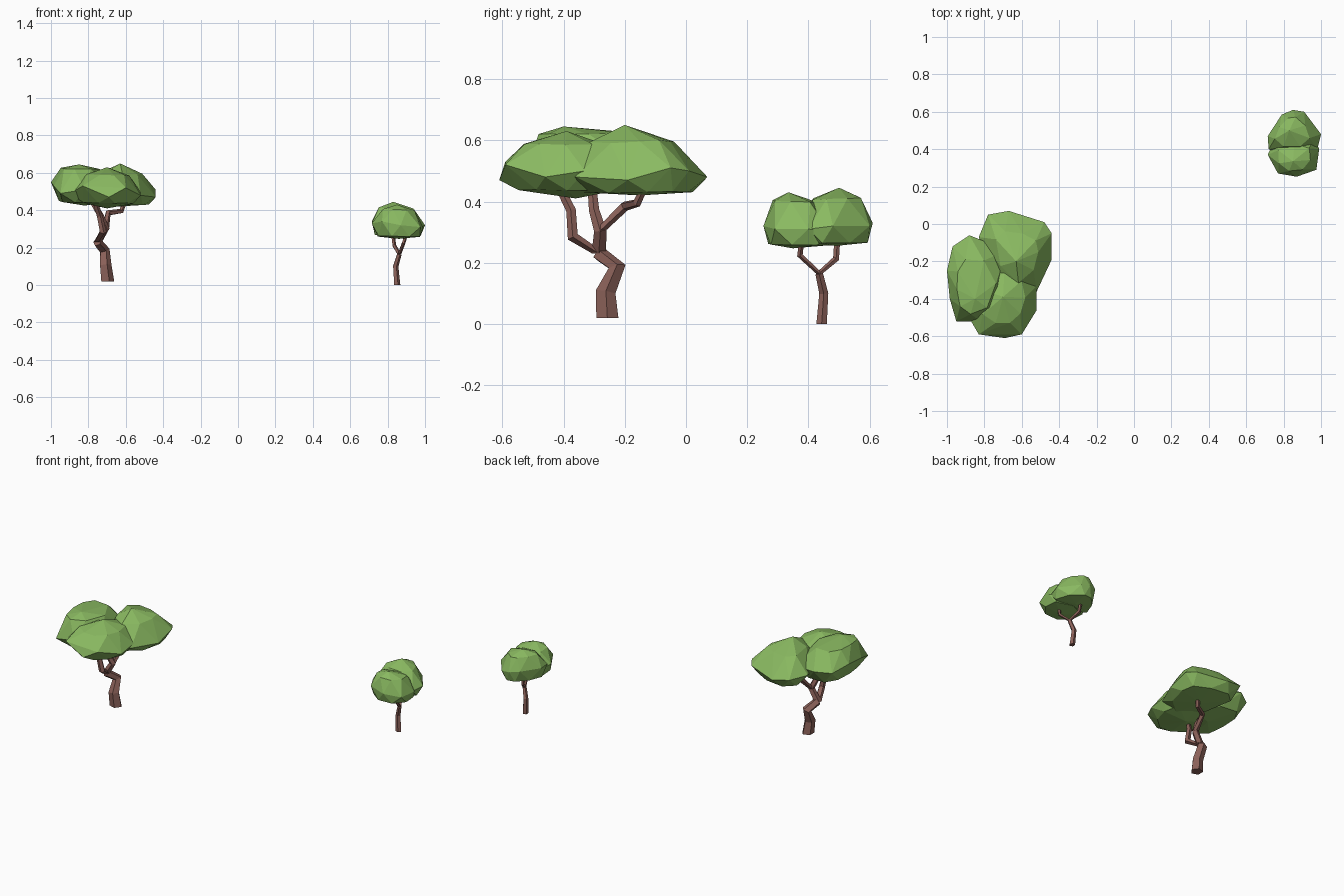
import bpy
import bmesh
from math import cos, sin, tau
from mathutils import Vector

if "Cube" in bpy.data.objects:
    bpy.data.objects.remove(bpy.data.objects["Cube"])


def make_material(name, color):
    mat = bpy.data.materials.new(name)
    mat.use_nodes = True
    mat.diffuse_color = color
    mat.node_tree.nodes["Principled BSDF"].inputs["Base Color"].default_value = color
    return mat


leaf_green = make_material("leaf_green", (.255, .49, .12, 1))
bark_brown = make_material("bark_brown", (.26, .12, .1, 1))


def add_object(name, bm, mat):
    bmesh.ops.recalc_face_normals(bm, faces=bm.faces[:])
    mesh = bpy.data.meshes.new(name)
    bm.to_mesh(mesh)
    bm.free()
    mesh.materials.append(mat)
    obj = bpy.data.objects.new(name, mesh)
    bpy.context.collection.objects.link(obj)


def add_limb(name, path, radii, sides=5):
    """Faceted tapering tube that follows a bent path."""
    points = [Vector(p) for p in path]
    last = len(points) - 1
    bm = bmesh.new()
    tangent = Vector((0, 0, 1))
    side = Vector((1, 0, 0))
    previous = None
    for i, point in enumerate(points):
        before = points[max(i - 1, 0)]
        after = points[min(i + 1, last)]
        new_tangent = (point - before).normalized() + (after - point).normalized()
        new_tangent.normalize()
        if i == 0:
            new_tangent = tangent.copy()
        side.rotate(tangent.rotation_difference(new_tangent))
        tangent = new_tangent
        other = tangent.cross(side)
        radius = radii[0] + (radii[1] - radii[0]) * i / last
        ring = []
        for j in range(sides):
            angle = tau * j / sides
            ring.append(bm.verts.new(point + radius * (side * cos(angle) + other * sin(angle))))
        if previous:
            for j in range(sides):
                k = (j + 1) % sides
                bm.faces.new((previous[j], previous[k], ring[k], ring[j]))
        else:
            bm.faces.new(ring)
        previous = ring
    bm.faces.new(previous)
    add_object(name, bm, bark_brown)


def add_foliage(name, outline, top, bottom, upper, lower):
    """Faceted clump: widest outline, a staggered shoulder ring each way, and two caps.
    upper and lower give each shoulder's (width, height) as fractions."""
    outline = [Vector(p) for p in outline]
    points = list(outline)
    for cap, (width, height) in ((Vector(top), upper), (Vector(bottom), lower)):
        points.append(cap)
        for i, point in enumerate(outline):
            middle = (point + outline[i - 1]) / 2
            shoulder = cap.lerp(middle, width)
            shoulder.z = middle.z + (cap.z - middle.z) * height
            points.append(shoulder)
    bm = bmesh.new()
    for point in points:
        bm.verts.new(point)
    result = bmesh.ops.convex_hull(bm, input=bm.verts[:])
    loose = {v for v in result["geom_interior"] + result["geom_unused"]
             if isinstance(v, bmesh.types.BMVert)}
    bmesh.ops.delete(bm, geom=list(loose), context="VERTS")
    add_object(name, bm, leaf_green)


# Large tree: trunk and branches
fork = (-.752, -.285, .23)
crook = (-.708, -.28, .305)
add_limb("large_trunk", [(-.7, -.257, .02), (-.71, -.262, .105), (-.715, -.225, .185), fork], (.038, .025))
add_limb("large_front_branch", [fork, (-.722, -.37, .285), (-.74, -.375, .37), (-.77, -.42, .46)], (.022, .014))
add_limb("large_middle_branch", [fork, crook, (-.735, -.3, .37), (-.8, -.31, .48)], (.025, .014))
add_limb("large_back_branch", [crook, (-.695, -.2, .385), (-.625, -.16, .395), (-.6, -.13, .46)], (.019, .012))

# Large tree: three flat foliage clumps that merge underneath
add_foliage("large_front_foliage",
            [(-.83, -.59, .53), (-.69, -.61, .47), (-.6, -.59, .52), (-.52, -.46, .48),
             (-.52, -.33, .5), (-.58, -.19, .49), (-.8, -.2, .49), (-.9, -.47, .49)],
            (-.7, -.39, .63), (-.7, -.36, .41), (.66, .68), (.78, .68))
add_foliage("large_back_foliage",
            [(-.67, .07, .48), (-.48, .01, .5), (-.44, -.05, .51), (-.44, -.19, .47),
             (-.52, -.36, .48), (-.7, -.41, .49), (-.83, -.07, .5), (-.78, .05, .5)],
            (-.63, -.2, .65), (-.64, -.15, .42), (.62, .66), (.82, .85))
add_foliage("large_side_foliage",
            [(-.88, -.06, .54), (-.97, -.12, .53), (-1, -.25, .55), (-.985, -.4, .53),
             (-.95, -.52, .49), (-.82, -.52, .51), (-.69, -.42, .5), (-.68, -.14, .5)],
            (-.85, -.4, .645), (-.82, -.3, .425), (.68, .83), (.8, .78))

# Small tree: trunk and branches
split = (.862, .435, .165)
add_limb("small_trunk", [(.85, .443, 0), (.842, .45, .1), split], (.018, .013))
add_limb("small_front_branch", [split, (.885, .372, .225), (.905, .38, .29)], (.011, .009))
add_limb("small_back_branch", [split, (.835, .49, .212), (.825, .495, .29)], (.012, .01))

# Small tree: two rounded foliage clumps that merge underneath
add_foliage("small_front_foliage",
            [(.77, .27, .34), (.87, .253, .32), (.975, .29, .31), (.99, .4, .31),
             (.96, .47, .3), (.76, .47, .3), (.715, .37, .33)],
            (.85, .335, .43), (.86, .35, .247), (.7, .75), (.92, .82))
add_foliage("small_back_foliage",
            [(.85, .61, .33), (.91, .6, .32), (1, .48, .32), (.98, .4, .31),
             (.85, .35, .3), (.72, .4, .34), (.715, .47, .34), (.79, .585, .34)],
            (.83, .5, .445), (.86, .49, .255), (.68, .72), (.9, .85))
